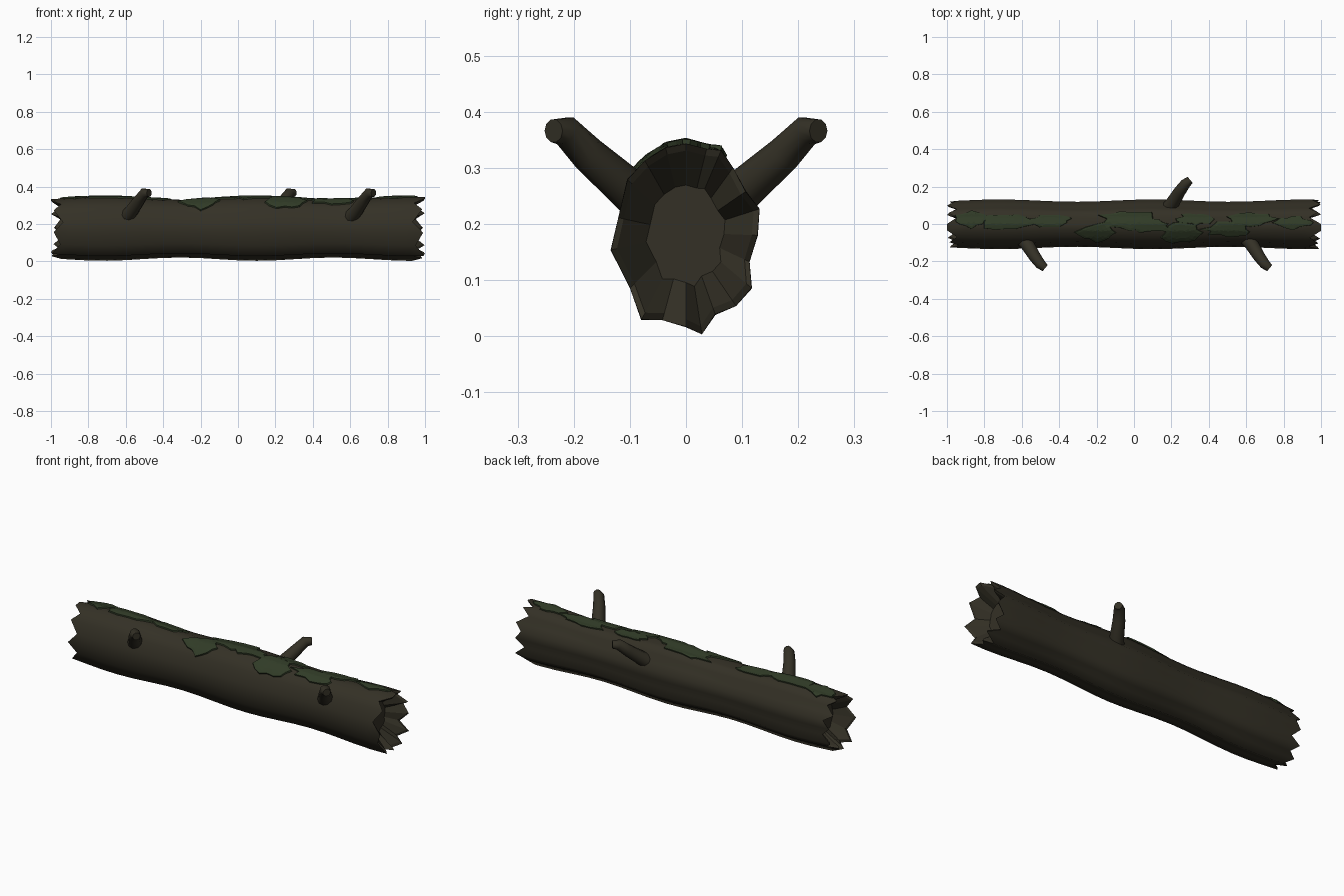
import bpy, bmesh, math, random
from mathutils import Vector

if "Cube" in bpy.data.objects:
    bpy.data.objects.remove(bpy.data.objects["Cube"])

random.seed(4)
CZ = 0.185  # height of the log's axis


def material(name, col):
    m = bpy.data.materials.new(name)
    m.diffuse_color = (*col, 1)
    m.use_nodes = True
    m.node_tree.nodes["Principled BSDF"].inputs["Base Color"].default_value = m.diffuse_color
    return m


bark = material("dark bark", (0.034, 0.030, 0.019))
moss = material("moss green", (0.030, 0.044, 0.020))


def finish(name, bm, mat):
    bmesh.ops.recalc_face_normals(bm, faces=bm.faces)
    me = bpy.data.meshes.new(name)
    bm.to_mesh(me)
    bm.free()
    me.materials.append(mat)
    ob = bpy.data.objects.new(name, me)
    bpy.context.collection.objects.link(ob)
    return ob


# Ridged cross-section (y, z), clockwise from the top
PROFILE = [(0, .337), (.035, .327), (.06, .325), (.08, .295), (.102, .255),
           (.125, .225), (.122, .18), (.108, .135), (.112, .09), (.085, .06),
           (.05, .045), (.027, .012), (0, .024), (-.04, .036), (-.076, .036),
           (-.095, .09), (-.128, .155), (-.115, .21), (-.1, .275),
           (-.07, .307), (-.035, .33)]
N = len(PROFILE)


def surface(x, u, k=1.0, lift=0.0):
    """Point on the log at length x and profile position u."""
    i = math.floor(u)
    a, b = Vector(PROFILE[i % N]), Vector(PROFILE[(i + 1) % N])
    d = a.lerp(b, u - i) - Vector((0, CZ))
    swell = 1 + 0.05 * math.cos(2 * math.pi * (x - 0.1) / 0.82)
    d = d * swell * k + d.normalized() * lift
    return Vector((x, d.x, CZ + d.y))


def bridge(bm, r1, r2, smooth=False):
    n = len(r1)
    for i in range(n):
        f = bm.faces.new((r1[i], r1[(i + 1) % n], r2[(i + 1) % n], r2[i]))
        f.smooth = smooth


# Log: swelling trunk, splintered rims, hollow ends
bm = bmesh.new()


def ring(xs, k=1.0):
    return [bm.verts.new(surface(x, i, k)) for i, x in enumerate(xs)]


def jag():
    return [1.0 - (0.05 if i % 2 else 0.0) - random.uniform(0, 0.018) * (i % 5 > 0)
            for i in range(N)]


left, right = [-x for x in jag()], jag()
xs = [-0.9 + 1.8 * i / 18 for i in range(19)]
rings = [ring(left)] + [ring([x] * N) for x in xs] + [ring(right)]
for a, b in zip(rings, rings[1:]):
    bridge(bm, a, b, True)
for rim, end in ((left, rings[0]), (right, rings[-1])):
    s = 1 if rim is right else -1
    lip = ring([x - s * 0.008 for x in rim], 0.92)
    inner = ring([s * 0.88] * N, 0.53)
    bridge(bm, end, lip)
    bridge(bm, lip, inner)
    bm.faces.new(inner)
log = finish("log", bm, bark)


# Branch stubs: tapered bent tubes with a blunt tip
def branch(name, x0, side):
    path = [(-.03, .05, .215), (.02, .11, .268), (.06, .175, .325),
            (.09, .215, .366), (.115, .236, .366)]
    radii = [.042, .037, .032, .028, .021]
    pts = [Vector((x0 + p[0], side * p[1], p[2])) for p in path]
    bm = bmesh.new()
    rows = []
    for i, (p, r) in enumerate(zip(pts, radii)):
        d = (pts[min(i + 1, 4)] - pts[max(i - 1, 0)]).normalized()
        a = d.cross(Vector((0, 0, 1))).normalized()
        b = d.cross(a)
        rows.append([bm.verts.new(p + r * (a * math.cos(t) + b * math.sin(t)))
                     for t in (2 * math.pi * j / 10 for j in range(10))])
    for r1, r2 in zip(rows, rows[1:]):
        bridge(bm, r1, r2, True)
    bm.faces.new(rows[0])
    bm.faces.new(rows[-1])
    finish(name, bm, bark)


branch("front_branch_left", -0.59, -1)
branch("front_branch_right", 0.61, -1)
branch("back_branch", 0.185, 1)


# Moss: thin ragged patches draped over the top of the log
def moss_patch(name, x, u, hx, hu, n=16):
    bm = bmesh.new()
    rag = [random.uniform(0.7, 1.12) for _ in range(n)]
    rows = []
    for k, lift in ((0.25, .009), (0.5, .009), (0.75, .009), (0.96, .008), (1.0, -.003)):
        row = []
        for j in range(n):
            t = 2 * math.pi * j / n
            px = x + hx * k * rag[j] * math.cos(t)
            pu = u + hu * k * rag[j] * math.sin(t)
            row.append(bm.verts.new(surface(max(-.97, min(.97, px)), pu, 1, lift)))
        rows.append(row)
    for r1, r2 in zip(rows, rows[1:]):
        bridge(bm, r1, r2)
    c = bm.verts.new(surface(x, u, 1, .009))
    for j in range(n):
        bm.faces.new((c, rows[0][j], rows[0][(j + 1) % n]))
    finish(name, bm, moss)


# (x, profile position, half length, half width)
PATCHES = [(-.87, .9, .10, 1.5), (-.68, .3, .17, 1.3), (-.45, .5, .13, 1.0),
           (-.2, -1.3, .12, 1.6), (-.02, .8, .17, 1.7), (.08, -.3, .13, 1.0),
           (.25, -1.3, .11, 1.6), (.33, .8, .1, 1.0), (.5, -.8, .14, 1.2),
           (.62, .8, .15, 1.2), (.85, .2, .11, 1.0)]
for i, p in enumerate(PATCHES):
    moss_patch(f"moss_patch_{i + 1}", *p)
